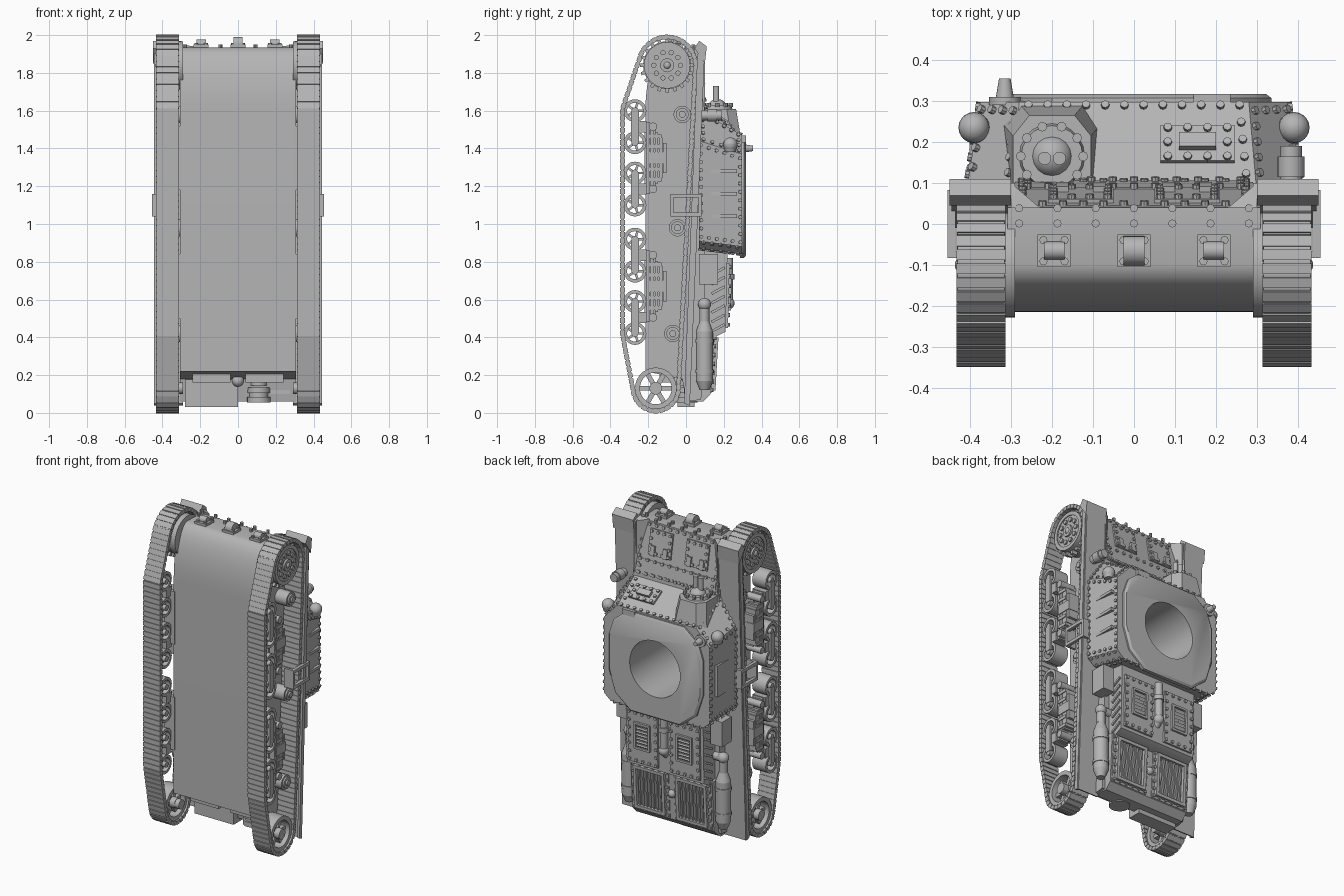
import bpy, bmesh
from math import pi, sin, cos, atan2
from mathutils import Matrix, Vector
from mathutils.geometry import convex_hull_2d

if "Cube" in bpy.data.objects:
    bpy.data.objects.remove(bpy.data.objects["Cube"])
grey = bpy.data.materials.new("plain grey")
grey.use_nodes = True
grey.diffuse_color = (.46, .46, .46, 1)
grey.node_tree.nodes["Principled BSDF"].inputs["Base Color"].default_value = grey.diffuse_color
bm = bmesh.new()
along_x, along_y, along_z = Vector((1, 0, 0)), Vector((0, 1, 0)), Vector((0, 0, 1))

# ---- helpers: each adds a solid to the part being built ----
def box(centre, size, tilt=0, frame=Matrix()):
    turn = Matrix.Translation(centre) @ Matrix.Rotation(tilt, 4, 'X')
    bmesh.ops.create_cube(bm, size=1, matrix=frame @ turn @ Matrix.Diagonal((*size, 1)))

def rod(centre, axis, length, radius, tip=None, sides=20):
    turn = Vector(axis).to_track_quat('Z', 'Y').to_matrix().to_4x4()
    bmesh.ops.create_cone(bm, cap_ends=True, segments=sides, radius1=radius, depth=length,
                          radius2=radius if tip is None else tip, matrix=Matrix.Translation(centre) @ turn)

def ball(centre, radius):
    bmesh.ops.create_uvsphere(bm, u_segments=16, v_segments=10, radius=radius, matrix=Matrix.Translation(centre))

def loft(*sections):
    rings = [[bm.verts.new(p) for p in section] for section in sections]
    bm.faces.new(rings[0])
    bm.faces.new(rings[-1][::-1])
    for a, b in zip(rings, rings[1:]):
        for i in range(len(a)):
            bm.faces.new((a[i - 1], b[i - 1], b[i], a[i]))

def prism(profile, left, right):
    loft([(left, y, z) for y, z in profile], [(right, y, z) for y, z in profile])

def around(y, z, radius, count):
    angles = [2 * pi * i / count for i in range(count)]
    return [(a, y + radius * cos(a), z + radius * sin(a)) for a in angles]

def wheel(y, z, outer, inner, spokes):
    loops = []
    for side, radius in ((-1, outer), (1, outer), (1, inner), (-1, inner)):
        loops.append([bm.verts.new((lane + side * tread * .4, py, pz)) for a, py, pz in around(y, z, radius, 28)])
    for k in range(4):
        p, q = loops[k - 1], loops[k]
        for i in range(len(p)):
            bm.faces.new((p[i - 1], p[i], q[i], q[i - 1]))
    rod((lane, y, z), along_x, tread * .9, outer * .3)
    for angle, py, pz in around(y, z, inner * .6, spokes):
        box((lane, py, pz), (tread * .3, inner * .9, inner * .3), angle)

def rivet_border(corners, inset=.02, pitch=.05, radius=.01):
    corners = [Vector(c) for c in corners]
    middle = sum(corners, Vector()) / len(corners)
    normal = (corners[1] - corners[0]).cross(corners[2] - corners[0])
    ring = [c + (middle - c).normalized() * inset for c in corners]
    for a, b in zip(ring, ring[1:] + ring[:1]):
        count = max(1, round((b - a).length / pitch))
        for i in range(count):
            rod(a.lerp(b, i / count), normal, radius * 2, radius, sides=8)

def slope(low, high):  # frame on a sloping plate: across, up the slope, outward
    low, high = Vector((0, *low)), Vector((0, *high))
    up = (high - low).normalized()
    return Matrix.Translation((low + high) / 2) @ Matrix((along_x, up, up.cross(along_x))).transposed().to_4x4()

def panel(frame, x, up, width, height, thick, pitch=.05):
    box((x, up, 0), (width, height, thick * 2), frame=frame)
    signs = ((-1, -1), (1, -1), (1, 1), (-1, 1))
    rivet_border([frame @ Vector((x + i * width / 2, up + j * height / 2, thick)) for i, j in signs], pitch=pitch)

def symmetric(half, y, scale=1):
    half = [(x * scale, well_z + (z - well_z) * scale) for x, z in half]
    return [(x, y, z) for x, z in half] + [(-x, y, z) for x, z in reversed(half)]

def crease(mesh):
    bmesh.ops.recalc_face_normals(bm, faces=bm.faces[:])
    for face in bm.faces:
        face.smooth = True
    for edge in bm.edges:
        edge.smooth = edge.calc_face_angle(0) < .6
    bm.to_mesh(mesh)
    bm.clear()

def finish(name, mirror=False):
    if mirror:
        for item in bmesh.ops.duplicate(bm, geom=bm.verts[:] + bm.edges[:] + bm.faces[:])["geom"]:
            if isinstance(item, bmesh.types.BMVert):
                item.co.x *= -1
    ob = bpy.data.objects.new(name, bpy.data.meshes.new(name))
    crease(ob.data)
    ob.data.materials.append(grey)
    bpy.context.collection.objects.link(ob)
    return ob

lane, tread, wheel_y, well_z, gunner = .373, .12, -.27, 1.14, -.2
sprocket, idler, bogies = (-.1, 1.84, .15), (-.16, .13, .12), (1.35, .67)
wheel_heights = [b + pair + end for b in bogies for pair in (-.165, .165) for end in (-.085, .085)]
# ---- hull tub with rounded nose ----
nose = [(-.1 - .115 * cos(pi * i / 16), 1.6 + .335 * sin(pi * i / 16)) for i in range(9)]
prism([(-.215, .22)] + nose + [(.04, 1.93), (.1, 1.6), (.1, .4), (.08, .07), (0, .06), (-.02, .18)], -.308, .308)
hull = finish("hull")
# ---- fighting compartment and bevelled roof plate ----
base = symmetric([(.3, 1.6), (.41, 1.44), (.41, .91), (.36, .87)], .07)
rim = symmetric([(.28, 1.47), (.375, 1.37), (.375, .88), (.33, .84)], .297)
loft(base, rim)
compartment = finish("compartment")
outline = [(.2, 1.46), (.3, 1.38), (.335, 1.28), (.335, 1.05), (.29, .91), (.18, .82)]
loft(symmetric(outline, .285), symmetric(outline, .307), symmetric(outline, .317, .96))
roof = finish("roof_plate")
# ---- turret well cut through roof and hull ----
rod((0, .2, well_z), along_y, .64, .18, sides=48)
cutter = finish("well_cutter")
cutter.hide_render = True
for ob in (hull, compartment, roof):
    well = ob.modifiers.new("well", 'BOOLEAN')
    well.object, well.solver = cutter, 'EXACT'
bpy.context.view_layer.update()
graph = bpy.context.evaluated_depsgraph_get()
for ob in (hull, compartment, roof):
    bm.from_object(ob, graph)
    ob.modifiers.clear()
    crease(ob.data)
bpy.data.objects.remove(cutter)
# ---- tracks: links spaced along a belt around the wheels ----
circles = [sprocket, idler] + [(wheel_y, z, .066) for z in wheel_heights]
points = [Vector(p[1:]) for c in circles for p in around(*c, 64)]
belt = [points[i] for i in convex_hull_2d(points)]
runs = list(zip(belt, belt[1:] + belt[:1]))
links = 132
pitch = sum((b - a).length for a, b in runs) / links
for k in range(links):
    left = pitch * k
    for a, b in runs:
        if left <= (b - a).length:
            break
        left -= (b - a).length
    way = (b - a).normalized()
    spot, angle = a + way * left, atan2(-way.x, way.y)
    box((lane, *spot), (tread, .025, pitch * .8), angle)
    box((lane, *spot), (tread * .96, .016, pitch * 1.05), angle)
finish("tracks", True)
# ---- drive sprockets ----
y, z, radius = sprocket
rod((.31, y, z), along_x, .04, radius * .85, sides=32)
rod((lane, y, z), along_x, tread * .7, radius * .7, sides=32)
wheel(y, z, radius * .82, radius * .66, 6)
ball((.415, y, z), .022)
for angle, py, pz in around(y, z, radius * .86, 20):
    box((lane, py, pz), (.04, .03, .018), angle)
for angle, py, pz in around(y, z, radius * .47, 10):
    rod((.415, py, pz), along_x, .02, .014, sides=10)
finish("drive_sprockets", True)
# ---- idlers, road wheels and return rollers ----
y, z, radius = idler
wheel(y, z, radius * .92, radius * .7, 6)
rod((.33, y, z), along_x, .08, .03)
finish("idlers", True)
for z in wheel_heights:
    wheel(wheel_y, z, .06, .042, 5)
finish("road_wheels", True)
for y, z in ((-.02, 1.58), (-.045, .98), (-.07, .42)):
    for reach, radius in ((.09, .046), (.1, .034), (.11, .018)):
        rod((.3 + reach / 2, y, z), along_x, reach, radius)
finish("return_rollers", True)
# ---- bogies with leaf springs and wheel links ----
for middle in bogies:
    box((.335, -.19, middle), (.07, .06, .34))
    for leaf in range(5):
        box((lane, leaf * .022 - .2, middle), (.07, .018, .38 - leaf * .055))
    box((lane, -.15, middle), (.08, .1, .06))
    for side in (-1, 1):
        end = middle + side * .165
        rod((lane, -.175, end), along_x, .1, .022)
        box((.422, wheel_y, end), (.016, .04, .16))
        box((lane, -.235, end), (.09, .05, .06))
        for clamp in (.06, .115):
            box((lane, -.165, middle + side * clamp), (.08, .07, .02))
finish("bogies", True)
# ---- fenders, side steps and front braces ----
prism([(0, .05), (.02, .04), (.1, 1.93), (.07, 1.94)], .29, .44)
prism([(-.01, .05), (.015, .04), (.09, 1.9), (.06, 1.9)], .43, .445)
prism([(.045, 1.93), (.07, 1.97), (.11, 1.94), (.1, 1.85)], .3, .45)
loft([(.23, .04, 1.94), (.3, .04, 1.95), (.3, .1, 1.93)], [(.29, .09, 1.6), (.3, .09, 1.6), (.3, .1, 1.6)])
for side in (-1, 1):
    box((.445, 0, 1.1 + side * .05), (.02, .16, .02))
    box((.42, side * .075, 1.1), (.07, .016, .12))
finish("fenders", True)
# ---- nose brackets and riveted glacis with two hatches ----
tip, glacis = slope((.05, 1.937), (-.1, 1.937)), slope((.1, 1.6), (.04, 1.93))
for x in (-.195, 0, .195):
    panel(tip, x, .04, .08, .08, .012)
    rod((x, -.065, 1.955), along_x, .05, .022 if x else .036)
rivet_border([(-.3, .04, 1.94), (.3, .04, 1.94), (.3, 0, 1.94), (-.3, 0, 1.94)], pitch=.09)
panel(glacis, 0, 0, .58, .32, .004)
panel(glacis, 0, -.11, .56, .09, .008)
for x in (-.13, .13):
    panel(glacis, x, .05, .16, .16, .014)
    for hinge in (-.045, .045):
        box((x + hinge, 0, .02), (.03, .06, .015), frame=glacis)
finish("nose_fittings")
# ---- gunner housing with twin barrels ----
def section(z, half, top):
    side = [(half, .08), (half, top - .05), (half - .04, top)]
    return [(gunner + x, y, z) for x, y in side] + [(gunner - x, y, z) for x, y in reversed(side)]

loft(section(1.61, .095, .265), section(1.4, .125, .3))
rod((gunner, .165, 1.61), along_z, .04, .085, .075)
ball((gunner, .165, 1.61), .052)
for x in (-.018, .018):
    rod((gunner + x, .16, 1.66), along_z, .14, .016)
for angle, x, y in around(gunner, .165, .076, 10):
    rod((x, y, 1.63), along_z, .02, .012, sides=8)
finish("gunner_housing")
# ---- visor, rivets along every compartment wall, side ribs and door ----
front = slope((.297, 1.47), (.07, 1.6))
panel(front, .155, -.01, .18, .1, .012)
box((.155, -.01, .02), (.09, .04, .02), frame=front)
finish("visor")
for i in range(len(base)):
    rivet_border([base[i - 1], base[i], rim[i], rim[i - 1]], inset=.025, pitch=.045)
for z in (1.04, 1.16, 1.28):
    box((.388, .18, z), (.025, .18, .018))
box((-.388, .19, well_z), (.025, .12, .2))
finish("compartment_fittings")
# ---- lamps, horn, aerial cone and roof block ----
lamp = Vector((.39, .235, 1.42))
ball(lamp, .038)
rod(lamp - along_z * .02, along_z, .04, .026, .038)
rod(lamp - along_x * .03 - along_z * .02, along_x, .06, .014)
finish("headlamps", True)
rod((.383, .13, 1.575), along_y, .12, .026)
rod((.383, .14, 1.575), along_y, .05, .033)
finish("horn")
rod((-.315, .3, 1.4), along_y, .02, .038)
rod((-.315, .325, 1.4), along_y, .06, .024, .014)
box((.19, .305, 1.45), (.09, .025, .035))
finish("roof_fittings")
# ---- engine deck: upper housing with louvres, lower grilles ----
prism([(.06, .87), (.22, .87), (.21, .43), (.15, .4), (.06, .4)], -.275, .275)
prism([(.04, .43), (.148, .42), (.13, .1), (.09, .06), (0, .06)], -.29, .29)
finish("engine_deck")
upper, lower = slope((.21, .43), (.22, .87)), slope((.13, .1), (.148, .42))
for side in (-1, 1):
    box((.15 + side * .05, -.02, .015), (.014, .16, .02), frame=upper)
    box((.15, side * .08 - .02, .015), (.11, .014, .02), frame=upper)
    box((.15 + side * .1, 0, .005), (.02, .27, .04), frame=lower)
    box((.15, side * .13, .005), (.22, .02, .04), frame=lower)
panel(upper, .15, -.03, .21, .34, .012)
panel(lower, .15, 0, .26, .31, .004)
for i in range(-3, 4):
    box((.15, i * .022 - .02, .012), (.09, .012, .012), .6, upper)
    box((.15 + i * .025, 0, .005), (.01, .25, .02), frame=lower)
    box((.275, .17, .6 + i * .05), (.02, .08, .014), .5)
finish("deck_grilles", True)
rod((0, .225, .7), along_z, .24, .024)
rod((0, .225, .72), along_z, .03, .032)
ball((0, .225, .58), .032)
rod((0, .19, .54), (0, 1, 1), .1, .024)
ball((0, .14, .27), .025)
finish("deck_pipe")
# ---- mufflers and stowage boxes beside the deck ----
x, y = .335, .098
for z, length, low, high in ((.3, .26, .045, .045), (.46, .06, .045, .024), (.145, .05, .025, .045),
                             (.53, .09, .026, .026), (.22, .02, .049, .049), (.38, .02, .049, .049)):
    rod((x, y, z), along_z, length, low, high)
ball((x, y, .575), .034)
rod((.3, y, .575), along_x, .07, .026)
box((x, .12, .76), (.08, .1, .16))
finish("mufflers_and_boxes", True)
# ---- rear storage box, towing coupling and brackets ----
box((-.14, 0, .105), (.28, .09, .145))
for z, radius in ((.16, .045), (.12, .06), (.09, .05), (.07, .062)):
    rod((.11, 0, z), along_z, .03, radius)
box((.16, .02, .15), (.23, .06, .1))
ball((0, -.05, .17), .032)
for x in (-.14, .14):
    box((x, -.1, .19), (.2, .08, .06))
finish("rear_fittings")
